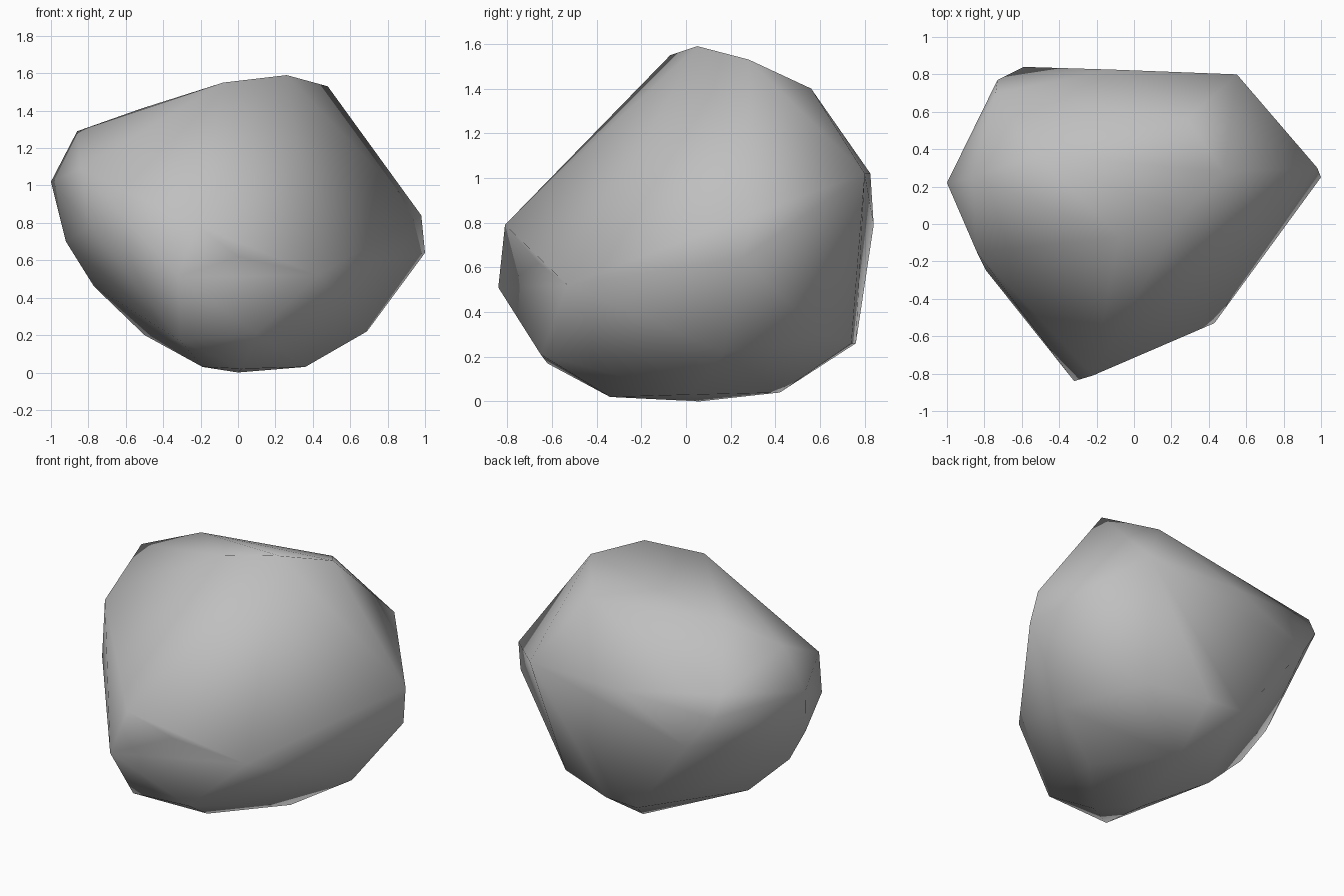
import bpy
import bmesh
from mathutils import Vector
from mathutils.bvhtree import BVHTree

if "Cube" in bpy.data.objects:
    bpy.data.objects.remove(bpy.data.objects["Cube"])

# Corner points of the boulder, grouped by region
CROWN = [(-.08, -.07, 1.55), (.26, .05, 1.59), (.48, .28, 1.53), (.28, .56, 1.40),
         (-.52, .37, 1.41), (-.86, .25, 1.29)]
LEFT = [(-1, .22, 1.02), (-.84, -.15, 1.09), (-.79, -.25, .78), (-.92, .1, .70),
        (-.77, .05, .46), (-.5, .08, .20)]
BACK = [(-.74, .70, 1.11), (-.73, .77, .98), (-.59, .84, .79), (-.1, .825, 1.02),
        (.55, .80, 1.02), (-.18, .76, .26), (.05, .74, .26), (.42, .62, .29)]
RIGHT = [(.98, .30, .84), (1, .25, .64), (.69, .17, .22), (.43, -.53, .52)]
FRONT = [(-.32, -.84, .51), (-.22, -.81, .79), (-.31, -.62, .17), (.10, -.65, .21)]
BASE = [(0, .06, 0), (-.19, -.15, .03), (.02, -.34, .02), (.36, .02, .03), (.01, .42, .04)]
DENT = Vector((0, -.66, .62))          # shallow hollow in the front

# Skin the points into a closed stone
bm = bmesh.new()
for p in CROWN + LEFT + BACK + RIGHT + FRONT + BASE:
    bm.verts.new(p)
bmesh.ops.convex_hull(bm, input=bm.verts[:])
bmesh.ops.delete(bm, geom=[v for v in bm.verts if not v.link_faces], context='VERTS')

# Press the hollow into the face it lies under
bm.faces.ensure_lookup_table()
hit = BVHTree.FromBMesh(bm).ray_cast(Vector((DENT.x, -3, DENT.z)), Vector((0, 1, 0)))
if hit[2] is not None:
    poked = bmesh.ops.poke(bm, faces=[bm.faces[hit[2]]])
    poked["verts"][0].co = DENT

bmesh.ops.recalc_face_normals(bm, faces=bm.faces[:])
for f in bm.faces:
    f.smooth = True

mesh = bpy.data.meshes.new("boulder")
bm.to_mesh(mesh)
bm.free()

# Plain grey stone
stone = bpy.data.materials.new("grey stone")
stone.diffuse_color = (.52, .52, .52, 1)
stone.use_nodes = True
stone.node_tree.nodes["Principled BSDF"].inputs["Base Color"].default_value = stone.diffuse_color
mesh.materials.append(stone)
boulder = bpy.data.objects.new("boulder", mesh)
bpy.context.collection.objects.link(boulder)
